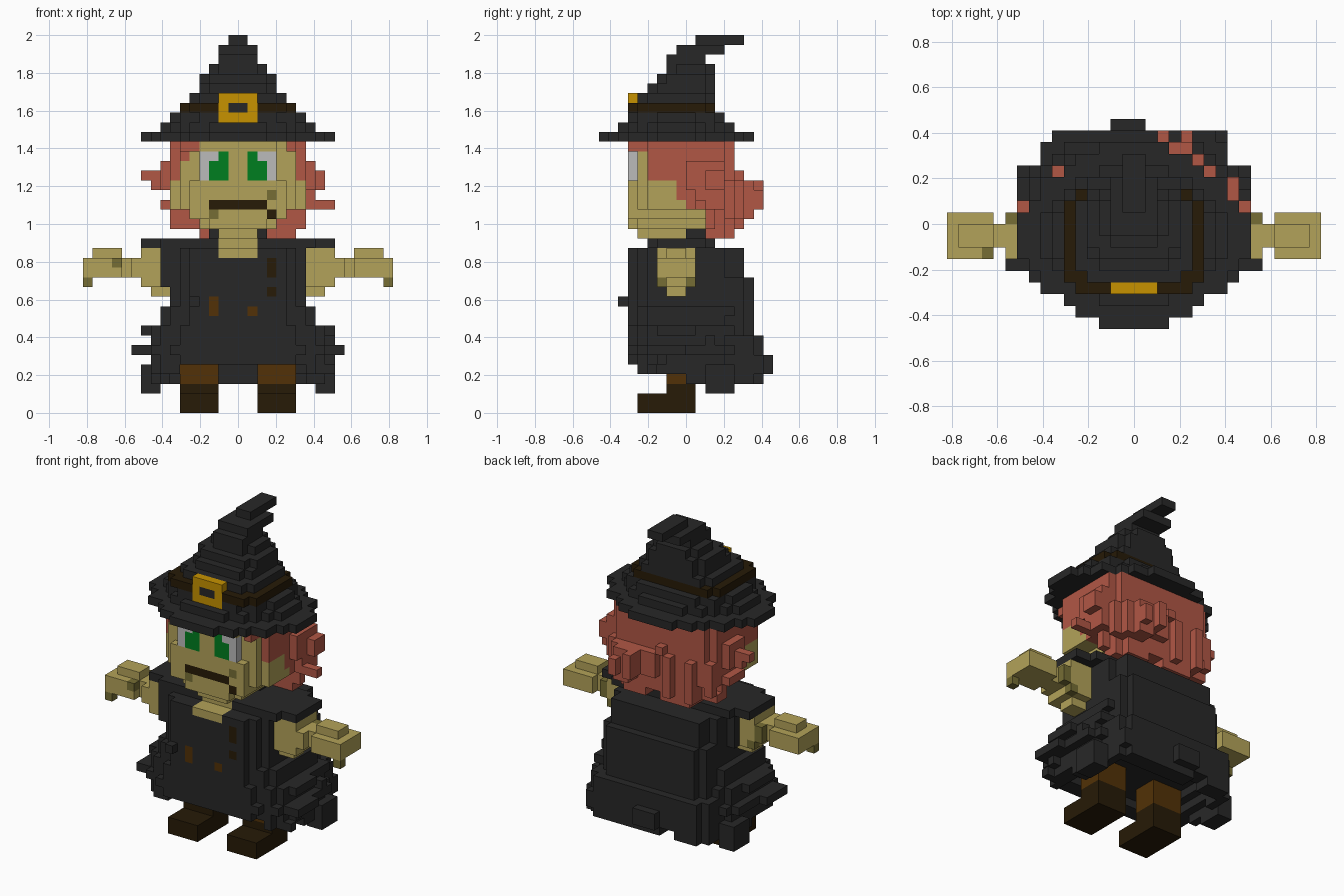
import bpy, bmesh, random
from mathutils import Vector

if "Cube" in bpy.data.objects:
    bpy.data.objects.remove(bpy.data.objects["Cube"])

random.seed(7)
V = 2 / 39          # size of one block
cells = {}          # (x, y, z) -> (part, colour)

COLOURS = {
    "charcoal": (0.0205, 0.0205, 0.0205), "skin": (0.45, 0.365, 0.10),
    "olive": (0.18, 0.155, 0.035), "red_hair": (0.44, 0.095, 0.06),
    "gold": (0.57, 0.29, 0.0), "dark_brown": (0.02, 0.0105, 0.002),
    "brown": (0.085, 0.031, 0.002), "green": (0.0, 0.21, 0.014),
    "white": (0.50, 0.50, 0.50),
}
NAMES = list(COLOURS)


def box(part, col, x0, x1, y0, y1, z0, z1, mirror=False):
    for x in range(x0, x1):
        for y in range(y0, y1):
            for z in range(z0, z1):
                cells[x, y, z] = (part, col)
                if mirror:
                    cells[-1 - x, y, z] = (part, col)


def slab(part, col, z0, z1, rx, y0, y1, p=2.0, keep=lambda x, y, z: True):
    """Rounded layer of blocks; p sets how square the outline is."""
    cy, ry = (y0 + y1) / 2, (y1 - y0) / 2
    for x in range(-rx, rx):
        for y in range(y0, y1):
            if abs((x + .5) / rx) ** p + abs((y + .5 - cy) / ry) ** p <= 1:
                for z in range(z0, z1):
                    if keep(x, y, z):
                        cells[x, y, z] = (part, col)


def tufts(part, col, chance, z0, z1, ok):
    """Scatter single blocks on the sides of a part."""
    for (x, y, z), (p, c) in sorted(cells.items()):
        if p != part or not z0 <= z < z1:
            continue
        for dx, dy in ((1, 0), (-1, 0), (0, 1), (0, -1)):
            n = (x + dx, y + dy, z)
            if n not in cells and ok(*n) and random.random() < chance:
                cells[n] = (part, col)


# Legs and boots
box("legs", "brown", 2, 6, -2, 1, 3, 6, True)
box("boots", "dark_brown", 2, 6, -5, 1, 0, 2, True)
box("boots", "dark_brown", 2, 6, -2, 1, 2, 3, True)

# Robe: square back, rounded front, bulging sides; hollow below z = 6
def floor(x, y, z):
    return z >= 6 or abs(x + .5) > 6 or y > 4 or y < -4
for z0, z1, w, y1, rx in ((5, 6, 8, 8, 9), (6, 7, 8, 8, 10), (7, 8, 8, 8, 9),
                          (8, 9, 7, 7, 9), (9, 10, 7, 7, 8), (10, 11, 7, 7, 8),
                          (11, 14, 7, 7, 7), (14, 17, 6, 6, 7)):
    slab("robe", "charcoal", z0, z1, rx, -6, 6, 3.5, floor)
    slab("robe", "charcoal", z0, z1, w, -6, y1, 8,
         lambda x, y, z: y >= 0 and floor(x, y, z))
# Ragged hem hanging at the sides and back
hem = {}
def hangs(x, y, z):
    drop = hem.setdefault((x // 2, y // 2), random.choice((3, 3, 4)))
    return (abs(x + .5) > 7 or y > 5) and z >= (4 if y < 0 else drop)
slab("robe", "charcoal", 3, 5, 9, -6, 6, 3.5, hangs)
slab("robe", "charcoal", 3, 5, 8, -6, 8, 8, lambda x, y, z: y >= 0 and hangs(x, y, z))
box("robe", "charcoal", 8, 10, 2, 5, 2, 5, True)
box("robe", "charcoal", 7, 8, 6, 8, 4, 6)
box("robe", "charcoal", -2, 1, 8, 9, 4, 6)
box("robe", "charcoal", 9, 11, -4, 0, 6, 7, True)
box("robe", "charcoal", 9, 10, -3, 1, 8, 9, True)
box("robe", "charcoal", -5, -4, -7, -6, 11, 12)
tufts("robe", "charcoal", 0.04, 4, 11,
      lambda x, y, z: -10 <= x < 10 and -6 <= y < 7)
# Shoulders and collar
box("shoulders", "charcoal", -8, 8, -4, 3, 17, 18)
box("shoulders", "charcoal", 8, 10, -3, 2, 17, 18, True)
box("shoulders", "charcoal", -3, 3, 0, 3, 18, 19)
# Leather patches
for x, z0, z1 in ((3, 14, 16), (3, 12, 13), (-3, 10, 12), (1, 10, 11)):
    box("robe", "brown" if z0 < 12 else "dark_brown", x, x + 1, -6, -5, z0, z1)

# Arms and hands
box("arms", "skin", 7, 10, -3, 1, 13, 17, True)
box("arms", "skin", 7, 9, -2, 0, 12, 13, True)
box("arms", "skin", 10, 11, -3, 1, 14, 16, True)
box("arms", "skin", 11, 12, -2, 0, 14, 16, True)
box("hands", "skin", 12, 16, -3, 1, 14, 16, True)
box("hands", "skin", 12, 15, -2, 0, 16, 17, True)
box("hands", "olive", 15, 16, -3, -2, 13, 14, True)
box("arms", "olive", 10, 11, 0, 1, 14, 16, True)
box("arms", "olive", 9, 10, 0, 1, 13, 14, True)
box("hands", "olive", -13, -12, -3, -2, 15, 16)
# Sleeve edge
box("robe", "charcoal", -8, -7, -4, 2, 13, 17)

# Neck
box("neck", "skin", -2, 2, -6, -3, 16, 17)
box("neck", "skin", -2, 2, -4, -2, 17, 18)
box("neck", "skin", -2, 2, -5, 2, 18, 19)

# Head, narrowing at the chin, with a flat face
for z0, z1, rx in ((19, 20, 4), (20, 21, 5), (21, 24, 7), (24, 28, 6)):
    slab("head", "skin", z0, z1, rx, -6, 5, 4)
for x in range(-7, 7):
    for z in range(20, 28):
        cells.pop((x, -6, z), None)
box("head", "skin", -4, 4, -6, -5, 24, 28)
box("head", "skin", -5, 5, -6, -5, 20, 24)

# Hair: cap, sides, ragged lower edge
slab("hair", "red_hair", 24, 28, 7, -6, 5, 5, lambda x, y, z: y >= -4)
slab("hair", "red_hair", 21, 24, 7, -6, 5, 5,
     lambda x, y, z: y >= (0, -1, -1)[z - 21])
slab("hair", "red_hair", 19, 21, 7, -6, 5, 4, lambda x, y, z: y >= 2)
slab("hair", "red_hair", 18, 19, 6, -6, 5, 4,
     lambda x, y, z: y >= 2 and (x // 2) % 3 > 0)
# Fringe under the brim
box("hair", "red_hair", 5, 6, -6, -4, 27, 28, True)
box("hair", "red_hair", -6, -4, -6, -4, 27, 28)
box("hair", "red_hair", -6, -5, -5, -4, 26, 27)
# Back locks
for x0, x1, y1, z0, z1 in ((2, 3, 8, 21, 24), (3, 5, 7, 20, 24), (4, 5, 8, 21, 23),
                           (5, 6, 6, 20, 24), (6, 7, 5, 20, 24), (-7, -6, 5, 20, 24),
                           (0, 2, 6, 21, 24), (-2, -1, 6, 19, 24), (-5, -4, 6, 19, 24)):
    box("hair", "red_hair", x0, x1, 4, y1, z0, z1)
# Side locks
box("hair", "red_hair", -8, -7, 0, 3, 23, 26)
box("hair", "red_hair", -10, -7, 1, 2, 24, 25)
box("hair", "red_hair", -9, -7, 1, 2, 23, 24)
box("hair", "red_hair", -8, -7, 0, 3, 21, 22)
box("hair", "red_hair", 7, 8, 0, 4, 23, 26)
box("hair", "red_hair", 7, 8, 1, 4, 21, 23)
box("hair", "red_hair", 8, 9, 2, 4, 23, 25)
box("hair", "red_hair", 8, 10, 1, 2, 21, 22)
tufts("hair", "red_hair", 0.04, 19, 25,
      lambda x, y, z: -8 <= x < 8 and 1 <= y < 6)

# Face: eyes, mouth, blemishes
box("eyes", "white", 2, 4, -6, -5, 24, 27, True)
box("eyes", "green", 1, 3, -6, -5, 24, 27, True)
box("eyes", "white", 2, 3, -6, -5, 26, 27, True)
box("mouth", "dark_brown", -3, 3, -6, -5, 21, 22)
box("mouth", "dark_brown", 3, 4, -6, -5, 20, 21)
box("head", "olive", -3, -2, -6, -5, 20, 21)
box("head", "olive", 3, 4, -6, -5, 22, 23)

# Hat: brim, crown, band and bent tip
for z, rx, y0, y1, p in ((28, 10, -9, 7, 1.7), (29, 8, -7, 5, 2), (30, 7, -6, 4, 2.5),
                         (31, 6, -6, 3, 4), (32, 5, -5, 3, 4), (33, 4, -4, 3, 4),
                         (34, 4, -3, 3, 3), (35, 3, -2, 3, 3), (36, 2, -2, 2, 4),
                         (37, 2, -1, 4, 5), (38, 1, 1, 6, 9)):
    slab("hat_band" if z == 31 else "hat", "dark_brown" if z == 31 else "charcoal",
         z, z + 1, rx, y0, y1, p)
box("buckle", "gold", -2, 2, -6, -5, 30, 33)
box("buckle", "charcoal", -1, 1, -6, -5, 31, 32)

# Materials
mats = []
for name, rgb in COLOURS.items():
    m = bpy.data.materials.new(name)
    m.diffuse_color = (*rgb, 1)
    m.use_nodes = True
    m.node_tree.nodes["Principled BSDF"].inputs["Base Color"].default_value = m.diffuse_color
    mats.append(m)

# One object per part, made of the visible block faces
DIRS = [Vector(d) for d in ((1, 0, 0), (-1, 0, 0), (0, 1, 0), (0, -1, 0), (0, 0, 1), (0, 0, -1))]
for part in sorted({p for p, c in cells.values()}):
    bm = bmesh.new()
    verts = {}
    for cell, (p, col) in cells.items():
        if p != part:
            continue
        for n in DIRS:
            if tuple(int(a + b) for a, b in zip(cell, n)) in cells:
                continue
            u = Vector((n.y, n.z, n.x))
            w = n.cross(u)
            mid = Vector(cell) + Vector((.5, .5, .5)) + n / 2
            corners = []
            for a, b in ((-1, -1), (1, -1), (1, 1), (-1, 1)):
                q = tuple(round(k) for k in mid + u * a / 2 + w * b / 2)
                if q not in verts:
                    verts[q] = bm.verts.new(Vector(q) * V)
                corners.append(verts[q])
            bm.faces.new(corners).material_index = NAMES.index(col)
    me = bpy.data.meshes.new(part)
    bm.to_mesh(me)
    bm.free()
    for m in mats:
        me.materials.append(m)
    bpy.context.collection.objects.link(bpy.data.objects.new(part, me))
